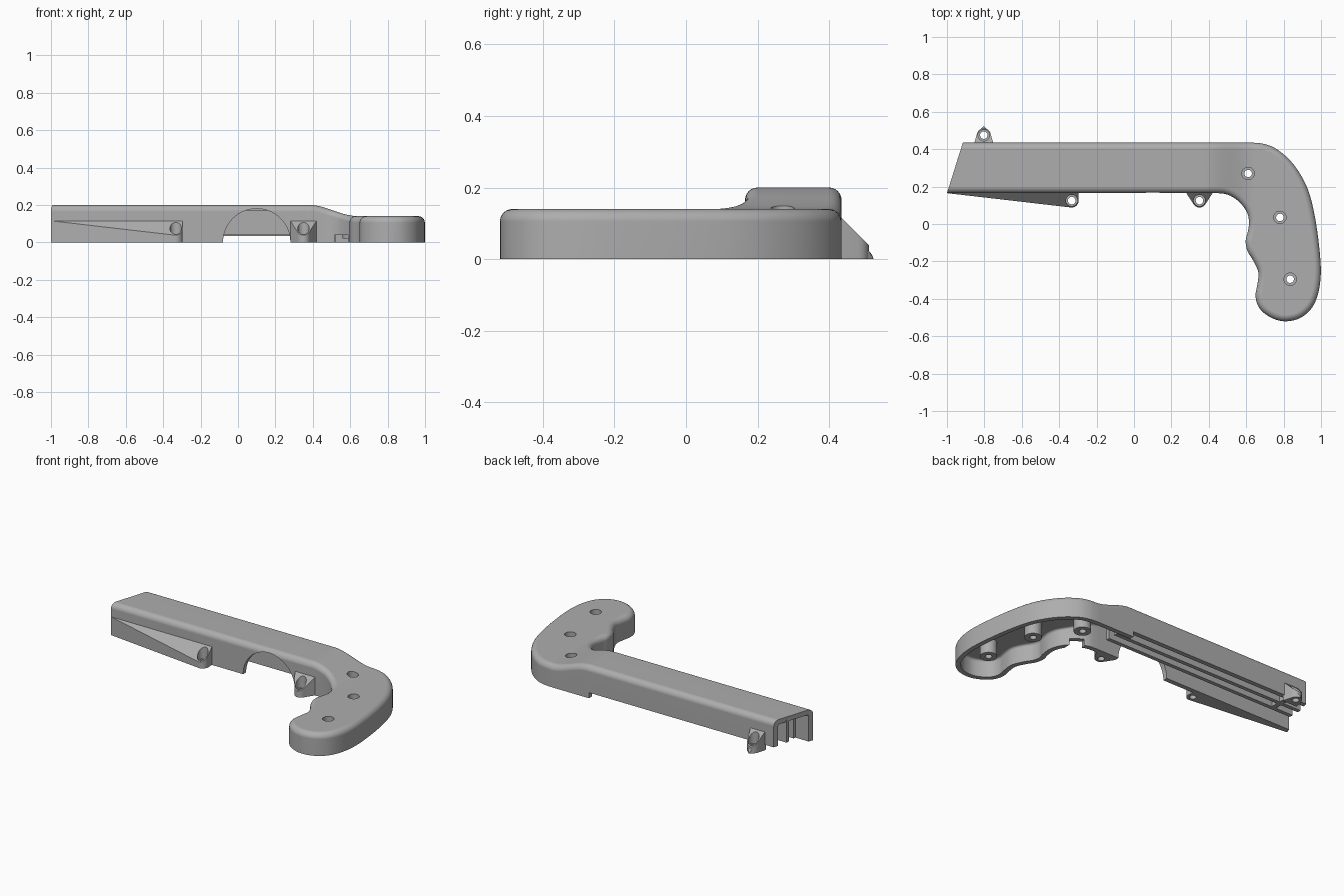
import bpy, bmesh, math
from mathutils import Vector

if "Cube" in bpy.data.objects:
    bpy.data.objects.remove(bpy.data.objects["Cube"])

grey = bpy.data.materials.new("plain grey")
grey.use_nodes = True
COLOUR = (0.42, 0.42, 0.42, 1)
grey.diffuse_color = COLOUR
grey.node_tree.nodes["Principled BSDF"].inputs["Base Color"].default_value = COLOUR

FRONT, BACK, TOP, GRIP_TOP = 0.165, 0.435, 0.2, 0.14
SLOPE = (0.38, 0.64)


def finish(name, bm):
    bmesh.ops.recalc_face_normals(bm, faces=bm.faces)
    mesh = bpy.data.meshes.new(name)
    bm.to_mesh(mesh)
    bm.free()
    mesh.materials.append(grey)
    ob = bpy.data.objects.new(name, mesh)
    bpy.context.collection.objects.link(ob)
    return ob


def box(name, lo, hi):
    bm = bmesh.new()
    bmesh.ops.create_cube(bm, size=1)
    for v in bm.verts:
        v.co = Vector([a + (c + 0.5) * (b - a) for a, b, c in zip(lo, hi, v.co)])
    return finish(name, bm)


def cylinder(name, x, y, r, z0, z1, segments=32):
    bm = bmesh.new()
    bmesh.ops.create_cone(bm, cap_ends=True, segments=segments, radius1=r, radius2=r, depth=z1 - z0)
    bmesh.ops.translate(bm, verts=bm.verts, vec=(x, y, (z0 + z1) / 2))
    return finish(name, bm)


def hull(name, points):
    bm = bmesh.new()
    for p in points:
        bm.verts.new(p)
    res = bmesh.ops.convex_hull(bm, input=bm.verts)
    junk = {g for g in res["geom_interior"] + res["geom_unused"] if isinstance(g, bmesh.types.BMVert)}
    bmesh.ops.delete(bm, geom=list(junk), context="VERTS")
    bmesh.ops.dissolve_limit(bm, angle_limit=0.01, verts=bm.verts, edges=bm.edges)
    return finish(name, bm)


def activate(ob):
    bpy.ops.object.select_all(action="DESELECT")
    ob.select_set(True)
    bpy.context.view_layer.objects.active = ob


def cut(ob, cutters):
    activate(ob)
    for c in cutters:
        m = ob.modifiers.new("cut", "BOOLEAN")
        m.operation, m.solver, m.object = "DIFFERENCE", "EXACT", c
        bpy.ops.object.modifier_apply(modifier=m.name)


def smooth(ob):
    activate(ob)
    bpy.ops.object.shade_smooth_by_angle(angle=math.radians(32))
    m = ob.modifiers.new("weighted", "WEIGHTED_NORMAL")
    m.keep_sharp = True


# Curved grip outline, from the front of the barrel round to its back
grip = [Vector(p) for p in [
    (.44, .165), (.5, .157), (.555, .125), (.6, .07), (.615, .015), (.609, -.04),
    (.597, -.09), (.607, -.145), (.64, -.2), (.665, -.26), (.66, -.32), (.65, -.38),
    (.662, -.435), (.7, -.48), (.76, -.512), (.82, -.52), (.89, -.502), (.95, -.45),
    (.985, -.37), (.999, -.26), (.99, -.12), (.967, .04), (.935, .17), (.89, .265),
    (.83, .345), (.76, .402), (.7, .427), (.63, .435)]]
path = [Vector((-1, FRONT))]
ends = [Vector((.3, FRONT))] + grip + [Vector((.5, BACK))]
for a, b, c, d in zip(ends, ends[1:], ends[2:], ends[3:]):
    for t in (0, .25, .5, .75):
        path.append(b + .5 * t * (c - a + t * (2 * a - 5 * b + 4 * c - d + t * (3 * (b - c) + d - a))))
path += [grip[-1], Vector((-.915, BACK))]


def ring(offset, extend):
    """Outline moved inward; the barrel end stays on its slanted plane."""
    out = []
    lean = (path[-1].x - path[0].x) / (BACK - FRONT)
    for i, p in enumerate(path):
        if i == 0:
            q = p + Vector((lean * offset - extend, offset))
        elif i == len(path) - 1:
            q = p + Vector((-lean * offset - extend, -offset))
        else:
            n = (path[i + 1] - p).normalized() + (p - path[i - 1]).normalized()
            q = p + Vector((-n.y, n.x)).normalized() * offset
        out.append(q)
    return out


def solid(name, inset, radius, bottom, top, extend=0):
    """Round-topped body that steps down from barrel height to grip height."""
    levels = [(0, bottom)]
    for k in range(7):
        a = k * math.pi / 12
        levels.append((radius * (1 - math.cos(a)), top - radius * (1 - math.sin(a))))
    bm = bmesh.new()
    rows = [[bm.verts.new((p.x, p.y, z)) for p in ring(inset + o, extend)] for o, z in levels]
    n = len(path)
    for low, high in zip(rows, rows[1:]):
        for i in range(n - 1):
            bm.faces.new((low[i], low[i + 1], high[i + 1], high[i]))
    bm.faces.new(rows[0])
    bm.faces.new(rows[-1])
    bm.faces.new([r[0] for r in rows] + [r[-1] for r in reversed(rows)])
    steps = 14
    for k in range(steps + 1):
        x = SLOPE[0] + (SLOPE[1] - SLOPE[0]) * k / steps
        bmesh.ops.bisect_plane(bm, geom=bm.verts[:] + bm.edges[:] + bm.faces[:],
                               plane_co=(x, 0, 0), plane_no=(1, 0, 0), dist=1e-5)
    for v in bm.verts:
        if v.co.z > 0.1:
            t = min(1, max(0, (v.co.x - SLOPE[0]) / (SLOPE[1] - SLOPE[0])))
            v.co.z -= (TOP - GRIP_TOP) * t * t * (3 - 2 * t)
    return finish(name, bm)


# Hollow shell
shell = solid("shell", 0, 0.035, 0, TOP)
cutters = [solid("cavity", 0.03, 0.015, -0.1, TOP - 0.03, extend=0.1)]

# Arched opening in the front wall, raised back edge and small slot
arch = cylinder("arch_cutter", 0, 0, 0.18, -0.06, 0.06, 64)
arch.data.transform(arch.matrix_world.Rotation(math.pi / 2, 4, "X"))
arch.data.transform(arch.matrix_world.Translation((0.1, 0.15, 0)))
cutters += [arch,
            box("back_edge_cutter", (-1.1, 0.39, -0.1), (0.37, 0.5, 0.035)),
            box("slot_cutter", (0.515, 0.04, -0.1), (0.59, 0.18, 0.04))]

# Screw posts inside the grip
parts = []
for i, (x, y) in enumerate([(.61, .27), (.78, .035), (.835, -.295)]):
    post = cylinder("grip_post_%d" % (i + 1), x, y, 0.05, 0.02, 0.122)
    pair = [cylinder("hole_cutter", x, y, 0.02, -0.1, 0.3),
            cylinder("recess_cutter", x, y, 0.033, 0.06, 0.3)]
    cut(post, pair)
    parts.append(post)
    cutters += pair
cut(shell, cutters)

# Outer screw lugs with sloping tops
lugs = [("front_lug", .35, .125, FRONT, .28, .42),
        ("long_lug", -.333, .125, FRONT, -1, -.297),
        ("back_lug", -.803, .475, BACK, -.853, -.753)]
for name, x, y, wall, x0, x1 in lugs:
    inside = wall + (0.012 if wall == FRONT else -0.012)
    foot = [(x0, wall), (x1, wall), (max(x0, -.98), inside), (x1, inside)]
    for k in range(32):
        a = k * math.tau / 32
        foot.append((x + .037 * math.cos(a), y + .037 * math.sin(a)))
    points = []
    for px, py in foot:
        out = max(0, (py - wall) * (1 if wall == BACK else -1))
        points += [(px, py, 0), (px, py, 0.115 - out)]
    lug = hull(name, points)
    pair = [cylinder("lug_hole_cutter", x, y, 0.02, -0.1, 0.3),
            cylinder("lug_recess_cutter", x, y, 0.031, 0.03, 0.3)]
    cut(lug, pair)
    cutters += pair
    parts.append(lug)

# Small pointed tip on the back lug
parts.append(hull("back_lug_tip", [(-.82, .506, 0), (-.786, .506, 0), (-.803, .525, 0),
                                   (-.82, .506, .03), (-.786, .506, .03), (-.803, .52, .012)]))

# Long guide rails under the barrel roof
for name, y in (("front_rail", .255), ("back_rail", .325)):
    parts.append(box(name, (-0.945, y, 0.04), (0.42, y + 0.025, 0.18)))
parts.append(box("rail_bridge", (-0.82, .255, 0.04), (-0.79, .42, 0.18)))

for c in cutters:
    bpy.data.objects.remove(c)
for ob in [shell] + parts:
    smooth(ob)
